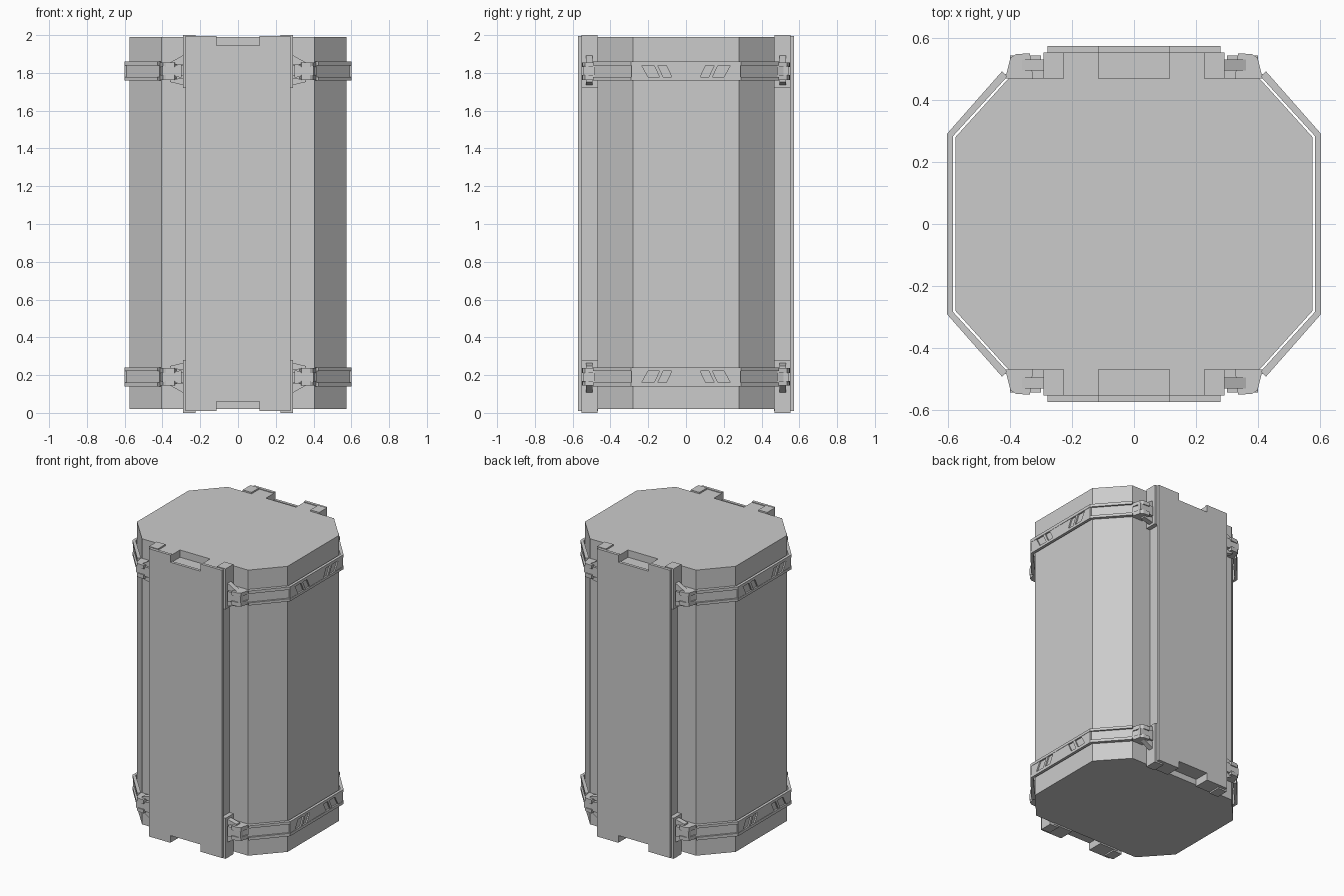
import bpy, bmesh
from mathutils import Vector

if "Cube" in bpy.data.objects:
    bpy.data.objects.remove(bpy.data.objects["Cube"])

MID = 1.0  # symmetry height; symmetric parts are built in the upper +x +y octant


def prism(name, pts, lo, hi, axis='z', mirror=(True, True, True)):
    """Extrude a 2D outline from lo to hi along an axis and mirror it about the centre."""
    def place(p, h):
        v = {'z': (p[0], p[1], h), 'y': (p[0], h, p[1]), 'x': (h, p[0], p[1])}[axis]
        return Vector(v) - Vector((0, 0, MID))
    bm = bmesh.new()
    a = [bm.verts.new(place(p, lo)) for p in pts]
    b = [bm.verts.new(place(p, hi)) for p in pts]
    bm.faces.new(a)
    bm.faces.new(b)
    for i in range(len(pts)):
        j = (i + 1) % len(pts)
        bm.faces.new((a[i], a[j], b[j], b[i]))
    bmesh.ops.recalc_face_normals(bm, faces=bm.faces)
    mesh = bpy.data.meshes.new(name)
    bm.to_mesh(mesh)
    bm.free()
    ob = bpy.data.objects.new(name, mesh)
    bpy.context.collection.objects.link(ob)
    ob.location.z = MID
    if any(mirror):
        m = ob.modifiers.new("mirror", 'MIRROR')
        m.use_axis = mirror
    return ob


def box(name, x, y, z, mirror=(True, True, True)):
    return prism(name, [(x[0], y[0]), (x[1], y[0]), (x[1], y[1]), (x[0], y[1])], *z, mirror=mirror)


def symmetric(half):
    """Complete an outline that is symmetric about x = 0."""
    return half + [(-x, z) for x, z in reversed(half)]


# octagonal container body
quarter = [(0.575, 0.28), (0.405, 0.468)]
right = [(x, -y) for x, y in reversed(quarter)] + quarter
body = right + [(-x, -y) for x, y in right]
prism("container_body", body, 0.02, 1.99, mirror=(False,) * 3)

# front and back panels with handle notches at both ends
def notched(w, lo, hi, notch):
    return symmetric([(notch, lo + 0.05), (notch, lo), (w, lo), (w, hi), (notch, hi), (notch, hi - 0.05)])

only_y = (False, True, False)
prism("panel_core", notched(0.262, 0.01, 1.99, 0.115), 0.465, 0.553, 'y', only_y)
prism("panel_plate", notched(0.278, 0.01, 1.995, 0.115), 0.553, 0.573, 'y', only_y)

# reinforced panel corners
box("panel_corner", (0.225, 0.292), (0.468, 0.552), (1.72, 2.0))

# strap channel: recessed web between two flanges, following the octagon
def strap(name, depth, lo, hi):
    d = depth
    inner = [(0.583, 0), (0.583, 0.283), (0.408, 0.475)]
    outer = [(0.425 - 0.9 * (0.602 - d), 0.492 - 0.7 * (0.602 - d)),
             (d, 0.291 - 0.4 * (0.602 - d)), (d, 0)]
    return prism(name, inner + outer, lo, hi)

strap("strap_web", 0.591, 1.775, 1.845)
strap("strap_upper_flange", 0.602, 1.84, 1.86)
strap("strap_lower_flange", 0.602, 1.76, 1.778)

# raised strap cover with slanted openings
for name, (b0, b1, t0, t1) in {
        "strap_cover_centre": (0, 0.075, 0, 0.105),
        "strap_cover_bar": (0.12, 0.14, 0.15, 0.17),
        "strap_cover_outer": (0.20, 0.288, 0.235, 0.288)}.items():
    prism(name, [(b0, 1.778), (b1, 1.778), (t1, 1.84), (t0, 1.84)], 0.588, 0.600, 'x')

# clamp holding each strap end to the panel
prism("clamp_block", [(0.285, 0.468), (0.41, 0.468), (0.385, 0.535), (0.285, 0.52)], 1.785, 1.84)
clamp = [(0.325, 0.468), (0.415, 0.468), (0.398, 0.535), (0.38, 0.547), (0.335, 0.55)]
prism("clamp_upper_jaw", clamp, 1.83, 1.855)
prism("clamp_lower_jaw", clamp, 1.762, 1.79)
prism("clamp_face", [(0.30, 1.775), (0.40, 1.79), (0.40, 1.835), (0.30, 1.845)], 0.515, 0.542, 'y')
for name, z0, z1 in (("clamp_upper_rib", 1.845, 1.895), ("clamp_lower_rib", 1.735, 1.775)):
    zr = 1.855 if z1 > 1.8 else 1.762
    prism(name, [(0.288, z0), (0.36, zr - 0.01), (0.36, zr), (0.288, z1)], 0.495, 0.53, 'y')
